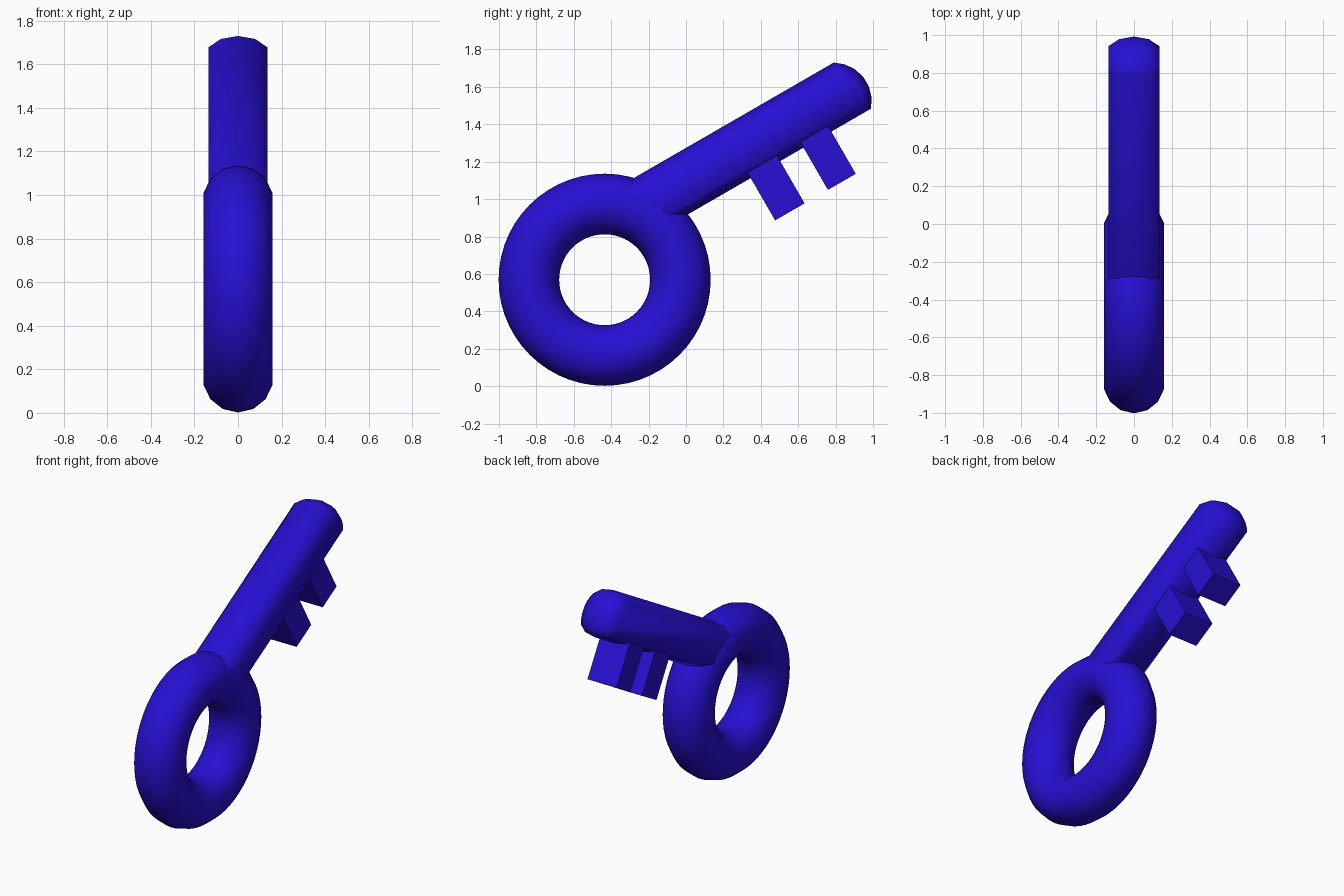
import bpy, bmesh, math
from mathutils import Matrix, Vector

if "Cube" in bpy.data.objects:
    bpy.data.objects.remove(bpy.data.objects["Cube"])

CENTER = Vector((0, -0.435, 0.569))   # middle of the ring
TILT = Matrix.Translation(CENTER) @ Matrix.Rotation(math.radians(30), 4, 'X')

blue = bpy.data.materials.new("blue")
blue.diffuse_color = (0.02, 0.005, 0.65, 1)
blue.use_nodes = True
blue.node_tree.nodes["Principled BSDF"].inputs["Base Color"].default_value = blue.diffuse_color


def finish(obj, angle):
    obj.data.materials.append(blue)
    bpy.ops.object.select_all(action='DESELECT')
    obj.select_set(True)
    bpy.context.view_layer.objects.active = obj
    bpy.ops.object.shade_smooth_by_angle(angle=math.radians(angle))


def loft(name, layers, angle):
    """Skin a stack of outlines; each layer is (x, [(along, up), ...])."""
    bm = bmesh.new()
    rings = [[bm.verts.new((x, u, v)) for u, v in pts] for x, pts in layers]
    for a, b in zip(rings, rings[1:]):
        for i in range(len(a)):
            j = (i + 1) % len(a)
            bm.faces.new((a[i], a[j], b[j], b[i]))
    bm.faces.new(rings[0])
    bm.faces.new(rings[-1])
    bmesh.ops.recalc_face_normals(bm, faces=bm.faces)
    bm.transform(TILT)
    mesh = bpy.data.meshes.new(name)
    bm.to_mesh(mesh)
    bm.free()
    obj = bpy.data.objects.new(name, mesh)
    bpy.context.collection.objects.link(obj)
    finish(obj, angle)


def shaft_outline(inset):
    """Straight bar with an arched tip, shrunk by inset."""
    top, bottom = 0.393 - inset, 0.08 + inset
    cu, cv, r = 1.536, 0.216, 0.206 - inset
    a0 = math.asin((bottom - cv) / r)
    a1 = math.asin(min(1, (top - cv) / r))
    n = 6
    arc = [a0 + (a1 - a0) * i / n for i in range(n + 1)]
    return ([(0.38, bottom)]
            + [(cu + r * math.cos(a), cv + r * math.sin(a)) for a in arc]
            + [(0.2, top)])


# Ring handle
bpy.ops.mesh.primitive_torus_add(
    major_radius=0.405, minor_radius=0.162, major_segments=56, minor_segments=14,
    location=CENTER, rotation=(0, math.pi / 2, 0))
ring = bpy.context.object
ring.name = "ring_handle"
finish(ring, 60)

# Shaft with rounded-over edges
half = [(0.136, 0.052), (0.08, 0.014), (0, 0)]
steps = [(-x, d) for x, d in half] + [(x, d) for x, d in reversed(half[:-1])]
loft("shaft", [(x, shaft_outline(d)) for x, d in steps], 60)

# Two teeth
for i, (u0, u1) in enumerate([(0.948, 1.13), (1.274, 1.446)], 1):
    outline = [(u0, -0.181), (u1, -0.181), (u1, 0.13), (u0, 0.13)]
    loft(f"tooth_{i}", [(-0.11, outline), (0.11, outline)], 30)
